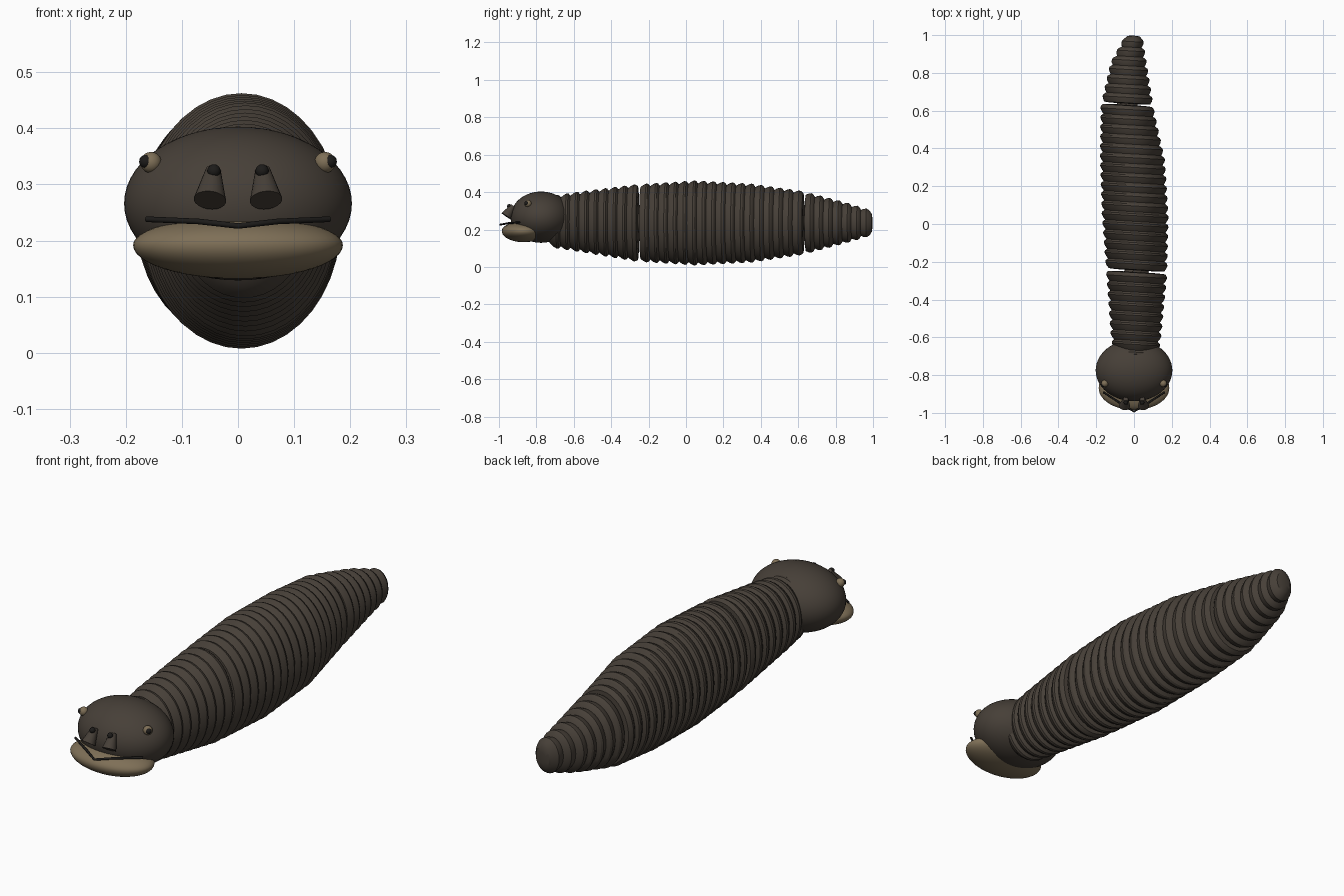
import bpy, bmesh, math
from mathutils import Vector

cube = bpy.data.objects.get("Cube")
if cube:
    bpy.data.objects.remove(cube, do_unlink=True)


def material(name, rgb):
    m = bpy.data.materials.new(name)
    m.use_nodes = True
    m.diffuse_color = (*rgb, 1)
    bsdf = m.node_tree.nodes["Principled BSDF"]
    bsdf.inputs["Base Color"].default_value = (*rgb, 1)
    bsdf.inputs["Roughness"].default_value = 0.8
    return m


SKIN = material("dark brown skin", (0.062, 0.050, 0.039))
TAN = material("tan", (0.21, 0.16, 0.095))
BLACK = material("near black", (0.012, 0.011, 0.010))


def finish(bm, name, mat, angle=40):
    bmesh.ops.recalc_face_normals(bm, faces=bm.faces[:])
    mesh = bpy.data.meshes.new(name)
    bm.to_mesh(mesh)
    bm.free()
    mesh.materials.append(mat)
    obj = bpy.data.objects.new(name, mesh)
    bpy.context.collection.objects.link(obj)
    bpy.ops.object.select_all(action="DESELECT")
    obj.select_set(True)
    bpy.context.view_layer.objects.active = obj
    bpy.ops.object.shade_smooth_by_angle(angle=math.radians(angle))
    return obj


def ellipsoid(name, mat, centre, radii, top=1.0, segs=40):
    # top scales the upper half, for flattened shapes
    bm = bmesh.new()
    bmesh.ops.create_uvsphere(bm, u_segments=segs, v_segments=segs // 2, radius=1)
    for v in bm.verts:
        if v.co.z > 0:
            v.co.z *= top
        v.co = Vector(c + r * p for c, r, p in zip(centre, radii, v.co))
    return finish(bm, name, mat)


def cone(name, mat, start, end, r1, r2, segs=20):
    start, end = Vector(start), Vector(end)
    axis = end - start
    bm = bmesh.new()
    bmesh.ops.create_cone(bm, cap_ends=True, segments=segs, radius1=r1, radius2=r2, depth=axis.length)
    rot = axis.to_track_quat("Z", "Y")
    for v in bm.verts:
        v.co = rot @ v.co + (start + end) / 2
    return finish(bm, name, mat)


# Body stations: y, centre x, centre z, half width, half height
STATIONS = [
    (-0.74, 0.01, 0.240, 0.110, 0.135),
    (-0.60, 0.01, 0.242, 0.134, 0.158),
    (-0.27, 0.014, 0.235, 0.162, 0.207),
    (0.05, 0.006, 0.235, 0.178, 0.228),
    (0.35, -0.008, 0.234, 0.173, 0.212),
    (0.62, -0.036, 0.235, 0.142, 0.172),
    (0.85, -0.028, 0.236, 0.098, 0.112),
    (1.0, 0.0, 0.235, 0.046, 0.066),
]


def station(y):
    y = min(max(y, STATIONS[0][0]), STATIONS[-1][0])
    for a, b in zip(STATIONS, STATIONS[1:]):
        if y <= b[0]:
            t = (y - a[0]) / (b[0] - a[0])
            return [p + (q - p) * t for p, q in zip(a[1:], b[1:])]


def body_segment(name, y0, y1, rings, dome0, dome1, segs=40):
    # Pointed rings along the segment, closed by shallow domes
    rows = [(y0 - dome0, 0.35, 0), (y0 - dome0 * 0.7, 0.7, 0)]
    pitch = (y1 - y0) / rings
    for i in range(rings):
        for f, drop in ((0, 0.016), (0.3, 0.006), (0.6, 0), (0.8, 0.003)):
            rows.append((y0 + (i + f) * pitch, 1, drop))
    rows += [(y1, 1, 0.010), (y1 + dome1 * 0.7, 0.7, 0), (y1 + dome1, 0.35, 0)]
    bm = bmesh.new()
    loops = []
    for y, scale, drop in rows:
        cx, cz, rx, rz = station(y)
        rx, rz = (rx - drop) * scale, (rz - drop) * scale
        loop = []
        for k in range(segs):
            a = math.tau * k / segs
            x = rx * math.cos(a)
            loop.append(bm.verts.new((cx + x, y - 0.06 * x, cz + rz * math.sin(a))))
        loops.append(loop)
    for a, b in zip(loops, loops[1:]):
        for k in range(segs):
            j = (k + 1) % segs
            bm.faces.new((a[k], a[j], b[j], b[k]))
    bm.faces.new(loops[0])
    bm.faces.new(loops[-1])
    return finish(bm, name, SKIN, 30)


body_segment("front_body", -0.72, -0.258, 9, 0.03, 0.004)
body_segment("middle_body", -0.242, 0.627, 17, 0.004, 0.004)
body_segment("tail", 0.641, 0.985, 7, 0.004, 0.012)

# Cores that join the body segments
for name, y in (("front_joint", -0.25), ("rear_joint", 0.634)):
    cx, cz, rx, rz = station(y)
    ellipsoid(name, SKIN, (cx, y, cz), (rx * 0.4, 0.03, rz * 0.25), segs=24)

# Head and lower jaw
ellipsoid("head", SKIN, (0, -0.775, 0.266), (0.203, 0.163, 0.137), segs=56)
ellipsoid("lower_jaw", TAN, (0, -0.868, 0.192), (0.187, 0.117, 0.060), top=0.85, segs=48)

# Mouth line, bent to a point at the front
mouth = [(-0.163, -0.89, 0.238), (-0.07, -0.95, 0.234), (0, -0.993, 0.226),
         (0.07, -0.95, 0.234), (0.163, -0.89, 0.238)]
curve = bpy.data.curves.new("mouth_line", "CURVE")
curve.dimensions = "3D"
curve.bevel_depth = 0.005
curve.bevel_resolution = 2
curve.use_fill_caps = True
spline = curve.splines.new("POLY")
spline.points.add(len(mouth) - 1)
for point, co in zip(spline.points, mouth):
    point.co = (*co, 1)
curve.materials.append(BLACK)
bpy.context.collection.objects.link(bpy.data.objects.new("mouth_line", curve))

# Nostrils and eyes on both sides
for side, s in (("left", 1), ("right", -1)):
    cone(side + "_nostril", SKIN, (s * 0.050, -0.962, 0.272), (s * 0.044, -0.925, 0.327), 0.029, 0.013)
    ellipsoid(side + "_nostril_tip", BLACK, (s * 0.043, -0.945, 0.324), (0.012,) * 3, segs=16)
    eye = Vector((s * 0.155, -0.845, 0.339))
    look = Vector((s * 0.75, -0.60, 0.15)).normalized()
    ellipsoid(side + "_eye", TAN, eye, (0.019,) * 3, segs=20)
    ellipsoid(side + "_pupil", BLACK, eye + look * 0.012, (0.012,) * 3, segs=16)
